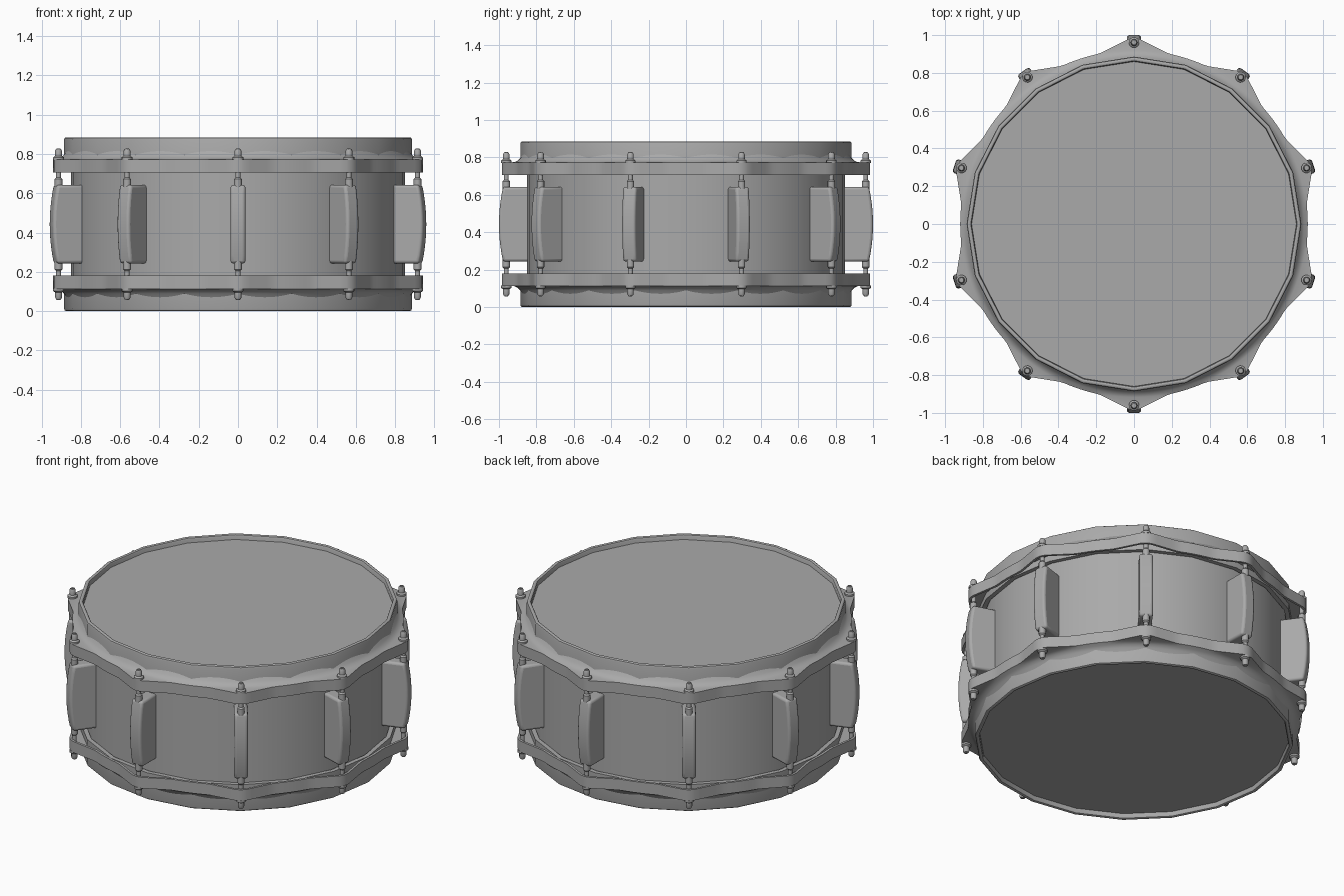
import bpy
import bmesh
from math import sin, cos, pi, radians, degrees
from mathutils import Matrix

if "Cube" in bpy.data.objects:
    bpy.data.objects.remove(bpy.data.objects["Cube"])

HEIGHT = 0.885
LUGS = 10
GREY = (0.4, 0.4, 0.4, 1)

grey = bpy.data.materials.new("plain grey")
grey.use_nodes = True
grey.diffuse_color = GREY
grey.node_tree.nodes["Principled BSDF"].inputs["Base Color"].default_value = GREY


def finish(bm, name):
    bmesh.ops.recalc_face_normals(bm, faces=bm.faces)
    mesh = bpy.data.meshes.new(name)
    bm.to_mesh(mesh)
    bm.free()
    mesh.materials.append(grey)
    obj = bpy.data.objects.new(name, mesh)
    bpy.context.collection.objects.link(obj)
    bpy.ops.object.select_all(action="DESELECT")
    obj.select_set(True)
    bpy.context.view_layer.objects.active = obj
    bpy.ops.object.shade_smooth_by_angle(angle=radians(35))
    return obj


def lathe(bm, profile, sides, closed=False):
    """Spin (radius, z) points; a radius may be a function of the angle."""
    rings = []
    for r, z in profile:
        ring = []
        for i in range(sides):
            t = 2 * pi * i / sides
            rad = r(t) if callable(r) else r
            ring.append(bm.verts.new((rad * cos(t), rad * sin(t), z)))
        rings.append(ring)
    pairs = list(zip(rings, rings[1:]))
    if closed:
        pairs.append((rings[-1], rings[0]))
    else:
        bm.faces.new(rings[0])
        bm.faces.new(rings[-1])
    for a, b in pairs:
        for i in range(sides):
            j = (i + 1) % sides
            bm.faces.new((a[i], a[j], b[j], b[i]))


def turned(name, profile, sides, closed=False):
    bm = bmesh.new()
    lathe(bm, profile, sides, closed)
    return finish(bm, name)


def flip(profile):
    return [(r, HEIGHT - z) for r, z in profile]


def ear_radius(t, inset=0.0):
    """Flange outline: round valleys with a pointed ear at every lug."""
    a = radians(abs((degrees(t) - 90 + 18) % 36 - 18))
    slope = 0.995 / (cos(a) + 0.51 * sin(a))
    return max(0.92, min(0.985 / cos(a), slope)) - inset


def inner_ear(t):
    return ear_radius(t, 0.015)


# Shell
turned("shell", [(0.85, 0.05), (0.85, HEIGHT - 0.05)], 40)

# Heads, rims and flanges, top and bottom
head = [(0.865, 0.835), (0.865, 0.855)]
rim = [(0.86, 0.72), (0.86, 0.874), (0.864, 0.882), (0.87, 0.885),
       (0.877, 0.885), (0.883, 0.881), (0.886, 0.872), (0.886, 0.72)]
flange = [(0.872, 0.82), (0.886, 0.796), (0.9, 0.782), (0.917, 0.774),
          (ear_radius, 0.772), (ear_radius, 0.705), (inner_ear, 0.705),
          (inner_ear, 0.758), (0.87, 0.758)]
for side, place in (("top", lambda p: p), ("bottom", flip)):
    turned(side + "_head", place(head), 20)
    turned(side + "_rim", place(rim), 20, True)
    turned(side + "_flange", place(flange), 200, True)


# Lug casing: bowed side outline, extruded across and softened
def build_lug():
    bm = bmesh.new()
    bow = [(1.0 - 0.022 * (k / 5) ** 2, HEIGHT / 2 + 0.04 * k) for k in range(-5, 6)]
    outline = [(0.83, HEIGHT / 2 - 0.2)] + bow + [(0.83, HEIGHT / 2 + 0.2)]
    face = bm.faces.new([bm.verts.new((r, -0.038, z)) for r, z in outline])
    moved = bmesh.ops.extrude_face_region(bm, geom=[face])["geom"]
    bmesh.ops.translate(bm, vec=(0, 0.076, 0),
                        verts=[v for v in moved if isinstance(v, bmesh.types.BMVert)])
    obj = finish(bm, "lug")
    bevel = obj.modifiers.new("soft edges", "BEVEL")
    bevel.width = 0.014
    bevel.segments = 3
    bevel.limit_method = "ANGLE"
    bevel.angle_limit = radians(40)
    return obj


# Tension bolt: rod, collar, washer and cross-marked head
def build_bolt():
    bm = bmesh.new()
    lathe(bm, [(0.02, 0.63), (0.02, 0.672), (0.013, 0.68), (0.013, 0.77),
               (0.028, 0.77), (0.028, 0.783), (0.018, 0.79), (0.018, 0.815),
               (0.013, 0.825)], 12)
    for size in ((0.018, 0.005, 0.006), (0.005, 0.018, 0.006)):
        bmesh.ops.create_cube(bm, size=1, matrix=Matrix.Translation((0, 0, 0.825))
                              @ Matrix.Diagonal((*size, 1)))
    bmesh.ops.translate(bm, verts=bm.verts, vec=(0.961, 0, 0))
    return finish(bm, "top_bolt")


lug = build_lug()
top_bolt = build_bolt()
bottom_bolt = top_bolt.copy()
bottom_bolt.data = top_bolt.data.copy()
bottom_bolt.name = "bottom_bolt"
bottom_bolt.data.transform(Matrix.Translation((0, 0, HEIGHT)) @ Matrix.Rotation(pi, 4, "X"))
bpy.context.collection.objects.link(bottom_bolt)

# Repeat the fittings around the shell
for part in (lug, top_bolt, bottom_bolt):
    base = part.name
    for k in range(LUGS):
        obj = part if k == 0 else part.copy()
        if k:
            bpy.context.collection.objects.link(obj)
        obj.name = f"{base}_{k + 1}"
        obj.rotation_euler.z = pi / 2 + 2 * pi * k / LUGS
